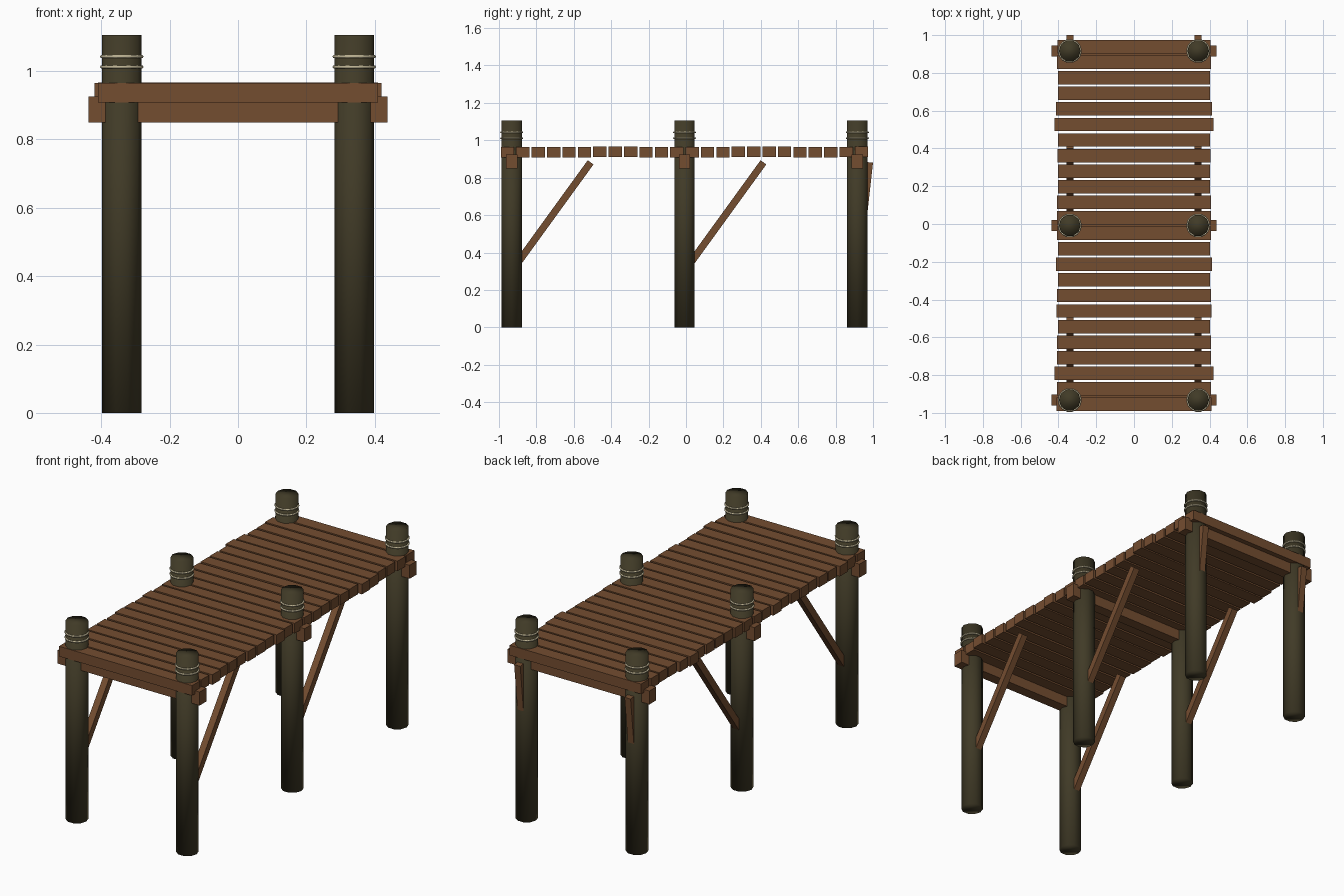
import bpy, math, random
from mathutils import Vector

if "Cube" in bpy.data.objects:
    bpy.data.objects.remove(bpy.data.objects["Cube"])

random.seed(4)


def material(name, rgb):
    m = bpy.data.materials.new(name)
    m.diffuse_color = (*rgb, 1)
    m.use_nodes = True
    m.node_tree.nodes["Principled BSDF"].inputs["Base Color"].default_value = m.diffuse_color
    return m


PLANK = material("brown wood", (0.175, 0.075, 0.030))
PILE = material("dark mossy timber", (0.052, 0.043, 0.020))
ROPE = material("pale rope", (0.52, 0.46, 0.30))

MID_Y = -0.008
POST_X = 0.34
POST_YS = [MID_Y - 0.924, MID_Y, MID_Y + 0.924]


def finish(name, mat, smooth=False):
    ob = bpy.context.object
    ob.name = name
    ob.data.materials.append(mat)
    if smooth:
        bpy.ops.object.shade_smooth()
    return ob


def box(name, loc, size, mat, rot=(0, 0, 0)):
    bpy.ops.mesh.primitive_cube_add(size=1, location=loc, rotation=rot)
    ob = finish(name, mat)
    ob.scale = size
    return ob


# deck planks with slightly uneven lengths (half lengths, front to back)
HALF = [.410, .408, .420, .408, .408, .403, .410, .408, .403, .413, .403, .408,
        .408, .408, .402, .402, .404, .402, .420, .413, .402, .402, .408, .405]
STEP = 0.0823
for i, h in enumerate(HALF):
    y = MID_Y + (i - 11.5) * STEP
    dz = random.uniform(-0.001, 0.001)
    box(f"deck_plank_{i + 1}", (0, y, 0.937 + dz), (2 * h, 0.071, 0.056), PLANK)

for row, y in enumerate(POST_YS, 1):
    # cross beam under the deck
    box(f"cross_beam_{row}", (0, y, 0.8875), (0.874, 0.06, 0.075), PLANK)
    for side, s in (("left", -1), ("right", 1)):
        x = s * POST_X
        # round pile, softly shaded over its caps
        bpy.ops.mesh.primitive_cylinder_add(
            vertices=10, radius=0.0575, depth=1.105, location=(x, y, 0.5525),
            rotation=(0, 0, math.pi / 2))
        finish(f"{side}_post_{row}", PILE, True)

        # two rope rings near the top
        for k, z in enumerate((1.012, 1.042), 1):
            bpy.ops.mesh.primitive_torus_add(
                major_radius=0.0588, minor_radius=0.0048, major_segments=14,
                minor_segments=6, location=(x, y, z))
            finish(f"{side}_rope_{row}_{k}", ROPE, True)

        # diagonal brace, steep on the last row so it stays below the deck end
        a = Vector((x, y, 0.30))
        b = Vector((x, y + 0.422 if row < 3 else 0.981, 0.882))
        d = b - a
        box(f"{side}_brace_{row}", (a + b) / 2, (0.037, 0.038, d.length), PLANK,
            (-math.atan2(d.y, d.z), 0, 0))
